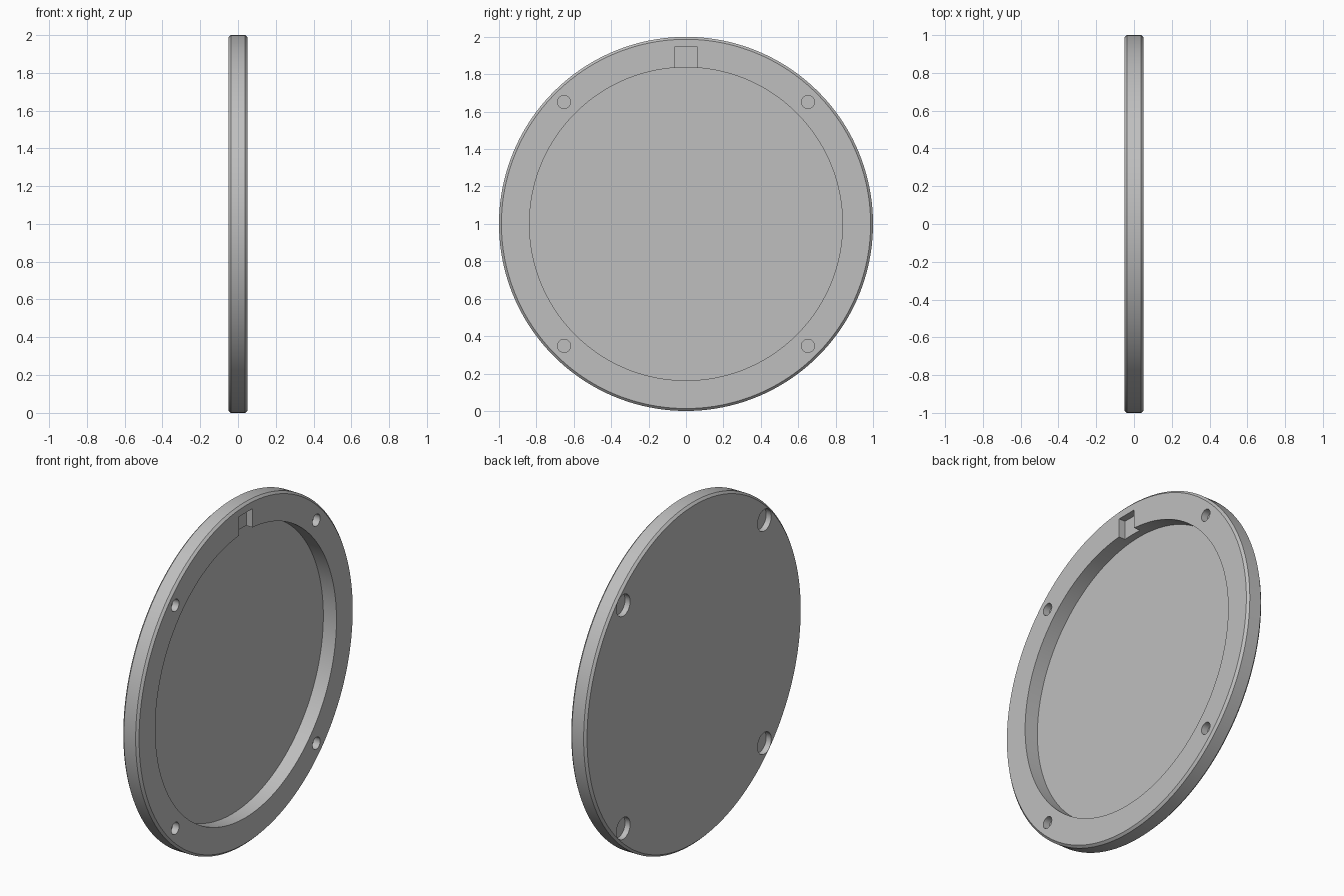
import bpy, bmesh, math
from mathutils import Matrix

if "Cube" in bpy.data.objects:
    bpy.data.objects.remove(bpy.data.objects["Cube"])

grey = bpy.data.materials.new("plain grey")
grey.diffuse_color = (0.52, 0.52, 0.52, 1)
grey.use_nodes = True
grey.node_tree.nodes["Principled BSDF"].inputs["Base Color"].default_value = grey.diffuse_color


def finish(name, bm):
    bmesh.ops.recalc_face_normals(bm, faces=bm.faces)
    mesh = bpy.data.meshes.new(name)
    bm.to_mesh(mesh)
    bm.free()
    ob = bpy.data.objects.new(name, mesh)
    bpy.context.collection.objects.link(ob)
    mesh.materials.append(grey)
    return ob


def lathe(name, profile, steps=160):
    """Revolve (x, radius) points around the x axis through z = 1."""
    bm = bmesh.new()
    verts = [bm.verts.new((x, 0, 1 + r)) for x, r in profile]
    edges = [bm.edges.new(p) for p in zip(verts, verts[1:])]
    bmesh.ops.spin(bm, geom=verts + edges, cent=(0, 0, 1), axis=(1, 0, 0),
                   angle=2 * math.pi, steps=steps)
    bmesh.ops.remove_doubles(bm, verts=bm.verts, dist=1e-5)
    return finish(name, bm)


def hole_cutter(name, x0, x1, radius, segments):
    """Four pegs along x, one per quadrant."""
    bm = bmesh.new()
    for y in (-0.652, 0.652):
        for z in (0.348, 1.652):
            place = Matrix.Translation(((x0 + x1) / 2, y, z)) @ Matrix.Rotation(math.pi / 2, 4, 'Y')
            bmesh.ops.create_cone(bm, cap_ends=True, segments=segments, radius1=radius,
                                  radius2=radius, depth=x1 - x0, matrix=place)
    return finish(name, bm)


def box_cutter(name, lo, hi):
    bm = bmesh.new()
    size = [b - a for a, b in zip(lo, hi)]
    mid = [(a + b) / 2 for a, b in zip(lo, hi)]
    bmesh.ops.create_cube(bm, size=1, matrix=Matrix.Translation(mid) @ Matrix.Diagonal((*size, 1)))
    return finish(name, bm)


# Round tray with chamfered rim and a shallow recess open to +x
H, C = 0.051, 0.013
tray = lathe("round_tray", [(-H, 0), (-H, 1 - C), (-H + C, 1), (H - C, 1), (H, 1 - C),
                            (H, 0.837), (-0.034, 0.837), (-0.034, 0)])

# Rim holes, wider back pockets and the notch at the top of the recess
cutters = [
    hole_cutter("rim_hole_cutter", 0.01, 0.1, 0.035, 32),
    hole_cutter("back_pocket_cutter", -0.1, -0.018, 0.063, 48),
    box_cutter("notch_cutter", (0.01, -0.062, 1.80), (0.1, 0.062, 1.945)),
]
for cutter in cutters:
    cutter.hide_render = True
    cutter.hide_viewport = True
    cut = tray.modifiers.new(cutter.name, 'BOOLEAN')
    cut.operation = 'DIFFERENCE'
    cut.solver = 'EXACT'
    cut.object = cutter

# Apply the cuts, then smooth the round walls
depsgraph = bpy.context.evaluated_depsgraph_get()
cut_mesh = bpy.data.meshes.new_from_object(tray.evaluated_get(depsgraph))
tray.modifiers.clear()
tray.data = cut_mesh
for cutter in cutters:
    bpy.data.objects.remove(cutter)
bpy.context.view_layer.objects.active = tray
tray.select_set(True)
bpy.ops.object.shade_smooth_by_angle(angle=math.radians(30))
